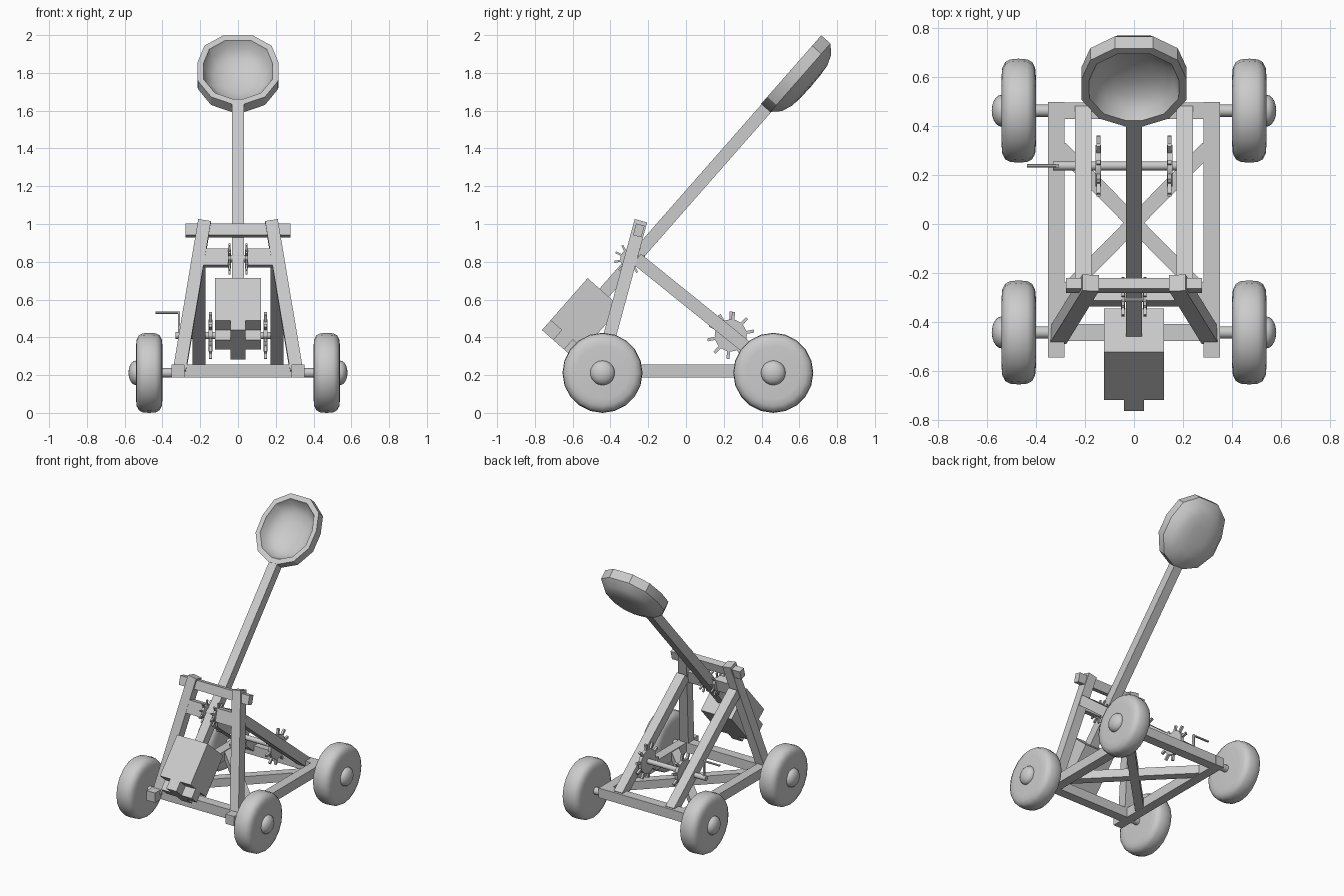
import bpy, bmesh
from math import pi, cos, sin, radians
from mathutils import Vector, Matrix

if "Cube" in bpy.data.objects:
    bpy.data.objects.remove(bpy.data.objects["Cube"])


def finish(name, bm, smooth=None):
    bmesh.ops.remove_doubles(bm, verts=bm.verts, dist=1e-5)
    bmesh.ops.recalc_face_normals(bm, faces=bm.faces)
    me = bpy.data.meshes.new(name)
    bm.to_mesh(me)
    bm.free()
    ob = bpy.data.objects.new(name, me)
    bpy.context.collection.objects.link(ob)
    if smooth:
        bpy.context.view_layer.objects.active = ob
        ob.select_set(True)
        bpy.ops.object.shade_smooth_by_angle(angle=radians(smooth))
        ob.select_set(False)
    return ob


def frame(a, b):
    """Matrix at the middle of a-b, z along the beam, x as near world x as possible."""
    a, b = Vector(a), Vector(b)
    z = (b - a).normalized()
    ref = Vector((1, 0, 0)) if abs(z.x) < 0.5 else Vector((0, 1, 0))
    y = z.cross(ref).normalized()
    x = y.cross(z)
    m = Matrix((x, y, z)).transposed().to_4x4()
    m.translation = (a + b) / 2
    return m, (b - a).length


def add_beam(bm, a, b, w, t):
    m, l = frame(a, b)
    bmesh.ops.create_cube(bm, size=1, matrix=m @ Matrix.Diagonal((w, t, l, 1)))


def beam(name, a, b, w=0.068, t=0.068):
    bm = bmesh.new()
    add_beam(bm, a, b, w, t)
    return finish(name, bm)


def add_rod(bm, a, b, r, n=12):
    m, l = frame(a, b)
    bmesh.ops.create_cone(bm, cap_ends=True, segments=n, radius1=r, radius2=r, depth=l, matrix=m)


def rod(name, a, b, r, n=12):
    bm = bmesh.new()
    add_rod(bm, a, b, r, n)
    return finish(name, bm, 40)


def lathe_x(name, profile, y, z, n, smooth):
    """Spin (x, radius) points about an axis parallel to x."""
    bm = bmesh.new()
    vs = [bm.verts.new((x, y, z + r)) for x, r in profile]
    es = [bm.edges.new(p) for p in zip(vs, vs[1:])]
    bmesh.ops.spin(bm, geom=vs + es, cent=(0, y, z), axis=(1, 0, 0), angle=2 * pi, steps=n)
    return finish(name, bm, smooth)


def spiked_wheel(name, x, y, z, disc, tip, thick, spike, n=10):
    bm = bmesh.new()
    add_rod(bm, (x - thick / 2, y, z), (x + thick / 2, y, z), disc, 20)
    for i in range(n):
        a = 2 * pi * (i + 0.3) / n
        u = Vector((0, cos(a), sin(a)))
        c = Vector((x, y, z))
        add_beam(bm, c + u * disc * 0.8, c + u * tip, spike, spike)
    return finish(name, bm, 35)


FY, RY, AZ = -0.442, 0.462, 0.212     # axle positions

# Wheels, hubs and axles
tyre = [(.40, 0), (.40, .14), (.403, .175), (.415, .198), (.435, .209), (.47, .212),
        (.505, .209), (.525, .198), (.537, .175), (.54, .14), (.54, 0)]
hub = [(.535, .065)] + [(.54 + .04 * sin(a), .065 * cos(a))
                        for a in (0, .3, .6, .9, 1.2, pi / 2)]
for end, y in (("front", FY), ("rear", RY)):
    rod(end + "_axle", (-.42, y, AZ), (.42, y, AZ), .025)
    for side, s in (("right", 1), ("left", -1)):
        lathe_x(f"{end}_wheel_{side}", [(s * x, r) for x, r in tyre], y, AZ, 20, 35)
        lathe_x(f"{end}_hub_{side}", [(s * x, r) for x, r in hub], y, AZ, 20, 60)

# Base frame with crossed braces
beam("front_cross_beam", (-.29, FY, .222), (.29, FY, .222), t=.07)
beam("rear_cross_beam", (-.29, RY, .222), (.29, RY, .222), t=.07)
for side, s in (("right", 1), ("left", -1)):
    beam("side_rail_" + side, (s * .317, -.545, .222), (s * .317, .497, .222), .068, .07)
    beam("diagonal_brace_" + side, (-.3, -s * .305 + .005, .222), (.3, s * .305 + .005, .222),
         .06, .06)
    # Leaning uprights, rear struts and pivot blocks
    beam("front_leg_" + side, (s * .31, -.455, .22), (s * .177, -.24, 1.012))
    beam("rear_strut_" + side, (s * .207, -.26, .815), (s * .207, .46, .235))
    bm = bmesh.new()
    bmesh.ops.create_cube(bm, size=1, matrix=Matrix.Translation((s * .122, -.298, .82))
                          @ Matrix.Rotation(radians(-15), 4, 'X')
                          @ Matrix.Diagonal((.146, .055, .092, 1)))
    finish("pivot_block_" + side, bm)
    spiked_wheel("pivot_gear_" + side, s * .045, -.298, .815, .05, .082, .018, .011)
    spiked_wheel("winch_gear_" + side, s * .145, .237, .41, .085, .125, .022, .016)

# Top bar, tilted with the uprights
bm = bmesh.new()
bmesh.ops.create_cube(bm, size=1, matrix=Matrix.Translation((0, -.25, .966))
                      @ Matrix.Rotation(radians(-15), 4, 'X')
                      @ Matrix.Diagonal((.555, .046, .064, 1)))
finish("top_bar", bm)
rod("pivot_pin", (-.08, -.298, .815), (.08, -.298, .815), .02)

# Winch shaft and crank
rod("winch_shaft", (-.33, .237, .41), (.24, .237, .41), .018)
bm = bmesh.new()
add_beam(bm, (-.312, .237, .40), (-.312, .237, .536), .012, .016)
add_rod(bm, (-.312, .237, .53), (-.437, .237, .53), .007, 8)
finish("crank_handle", bm, 40)

# Throwing arm frame: local x across, y up the arm, z towards the back underside
T = radians(48.7)
ARM = Matrix(((1, 0, 0, 0), (0, cos(T), sin(T), -.433), (0, sin(T), -cos(T), .636), (0, 0, 0, 1)))


def arm_box(bm, y0, y1, w, t):
    bmesh.ops.create_cube(bm, size=1, matrix=ARM @ Matrix.Translation((0, (y0 + y1) / 2, 0))
                          @ Matrix.Diagonal((w, y1 - y0, t, 1)))


bm = bmesh.new()
arm_box(bm, -.05, 1.325, .065, .066)
finish("throwing_arm", bm)

# Counterweight: block with a cross-shaped lower end
bm = bmesh.new()
arm_box(bm, -.297, 0, .245, .234)
arm_box(bm, -.366, -.29, .081, .234)
arm_box(bm, -.366, -.29, .245, .078)
finish("counterweight", bm)

# Bowl: rings of a twelve-sided outline, outside then inside
half = [(.078, .24), (.178, .167), (.215, .047), (.213, -.08), (.143, -.193), (.036, -.242)]
outline = half + [(-x, y) for x, y in reversed(half)]
rings = [(0, .138), (.3, .136), (.58, .13), (.82, .108), (1, .065), (1, 0), (.855, 0),
         (.77, .045), (.6, .08), (.35, .1), (0, .108)]
bm = bmesh.new()
prev = None
for k, depth in rings:
    ring = [bm.verts.new(ARM @ Vector((k * x, 1.542 + k * y, depth - .036))) for x, y in outline]
    if prev:
        for i in range(12):
            j = (i + 1) % 12
            bm.faces.new((prev[i], prev[j], ring[j], ring[i]))
    prev = ring
finish("bowl", bm, 33)
